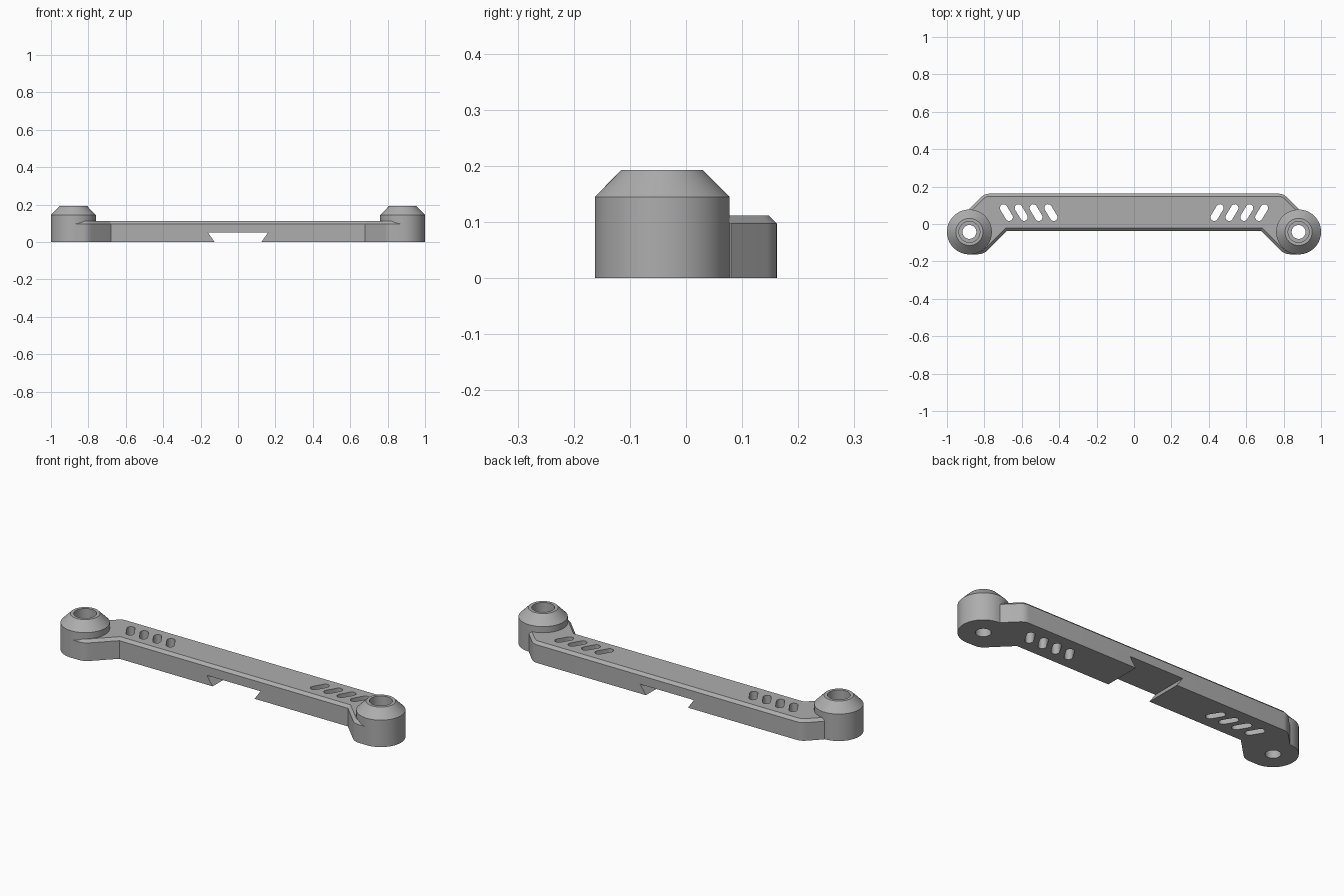
import bpy, bmesh, math
from mathutils import Vector

if "Cube" in bpy.data.objects:
    bpy.data.objects.remove(bpy.data.objects["Cube"], do_unlink=True)

BOSS_X, BOSS_Y = 0.88, -0.0425

grey = bpy.data.materials.new("plain grey")
grey.use_nodes = True
colour = (0.42, 0.42, 0.42, 1)
grey.diffuse_color = colour
grey.node_tree.nodes["Principled BSDF"].inputs["Base Color"].default_value = colour


def finish(name, bm):
    bmesh.ops.recalc_face_normals(bm, faces=bm.faces)
    mesh = bpy.data.meshes.new(name)
    bm.to_mesh(mesh)
    bm.free()
    mesh.materials.append(grey)
    ob = bpy.data.objects.new(name, mesh)
    bpy.context.collection.objects.link(ob)
    return ob


def prism(name, points, depth, bevel=0):
    """Extrude a flat 3D outline along the depth vector; optionally chamfer its far rim."""
    bm = bmesh.new()
    base = bm.faces.new([bm.verts.new(p) for p in points])
    grown = bmesh.ops.extrude_face_region(bm, geom=[base], use_keep_orig=True)["geom"]
    bmesh.ops.translate(bm, vec=depth,
                        verts=[g for g in grown if isinstance(g, bmesh.types.BMVert)])
    bmesh.ops.recalc_face_normals(bm, faces=bm.faces)
    if bevel:
        rim = [g for g in grown if isinstance(g, bmesh.types.BMEdge)]
        bmesh.ops.bevel(bm, geom=rim, offset=bevel, segments=1, affect='EDGES')
    return finish(name, bm)


def lathe(name, profile, x, y, steps=64):
    """Closed solid of revolution from (radius, z) rings."""
    bm = bmesh.new()
    rings = [[bm.verts.new((x + r * math.cos(math.tau * i / steps),
                            y + r * math.sin(math.tau * i / steps), z))
              for i in range(steps)] for r, z in profile]
    for a, b in zip(rings, rings[1:]):
        for i in range(steps):
            j = (i + 1) % steps
            bm.faces.new((a[i], a[j], b[j], b[i]))
    bm.faces.new(rings[0])
    bm.faces.new(rings[-1])
    return finish(name, bm)


def rounded(corners, steps=5):
    """Round each (x, y, cut) corner of an outline."""
    out = []
    for i, (x, y, cut) in enumerate(corners):
        p = Vector((x, y, 0))
        if not cut:
            out.append(p)
            continue
        q, r = (Vector((*corners[k % len(corners)][:2], 0)) for k in (i - 1, i + 1))
        a, b = p + (q - p).normalized() * cut, p + (r - p).normalized() * cut
        for s in range(steps + 1):
            t = s / steps
            out.append(a * (1 - t) ** 2 + p * 2 * t * (1 - t) + b * t * t)
    return out


def combine(target, other, operation):
    mod = target.modifiers.new(operation.lower(), 'BOOLEAN')
    mod.operation, mod.object, mod.solver = operation, other, 'EXACT'
    bpy.context.view_layer.objects.active = target
    bpy.ops.object.modifier_apply(modifier=mod.name)
    bpy.data.objects.remove(other, do_unlink=True)


# Bar with cranked ends and a chamfered top rim
half = [(0.68, -0.037, 0), (0.805, -0.162, 0.03), (BOSS_X, -0.162, 0),
        (BOSS_X, 0.08, 0), (0.798, 0.162, 0.025)]
outline = half + [(-x, y, c) for x, y, c in reversed(half)]
bracket = prism("bracket_bar", rounded(outline), (0, 0, 0.112), bevel=0.0145)

# Conical-topped end bosses
for side in (-1, 1):
    boss = lathe("end_boss", [(0.12, 0), (0.12, 0.145), (0.0725, 0.193)],
                 side * BOSS_X, BOSS_Y)
    combine(bracket, boss, 'UNION')

# Counterbored screw holes
for side in (-1, 1):
    hole = lathe("screw_hole", [(0.037, -0.05), (0.037, 0.07), (0.056, 0.07), (0.056, 0.25)],
                 side * BOSS_X, BOSS_Y, 48)
    combine(bracket, hole, 'DIFFERENCE')

# Slanted round-ended slots, four on each side
for side in (-1, 1):
    for n in range(4):
        middle = Vector((side * (0.444 + n * 0.0795), 0.061, -0.05))
        lean = math.radians(90 - side * 31)
        along = Vector((math.cos(lean), math.sin(lean), 0)) * 0.029
        points = []
        for end in (1, -1):
            for s in range(9):
                angle = lean + math.pi * (s / 8 - 0.5 + (end < 0))
                points.append(middle + along * end
                              + Vector((math.cos(angle), math.sin(angle), 0)) * 0.02)
        combine(bracket, prism("slot", points, (0, 0, 0.3)), 'DIFFERENCE')

# Dovetail channel across the underside
slope = 0.035 / 0.05
dovetail = [(0.125 - slope * 0.05, -0.05), (0.16, 0.05)]
points = [(x, -0.3, z) for x, z in dovetail] + [(-x, -0.3, z) for x, z in reversed(dovetail)]
combine(bracket, prism("dovetail", points, (0, 0.6, 0)), 'DIFFERENCE')

bpy.ops.object.select_all(action='DESELECT')
bracket.select_set(True)
bpy.context.view_layer.objects.active = bracket
bpy.ops.object.shade_smooth_by_angle(angle=math.radians(30))
